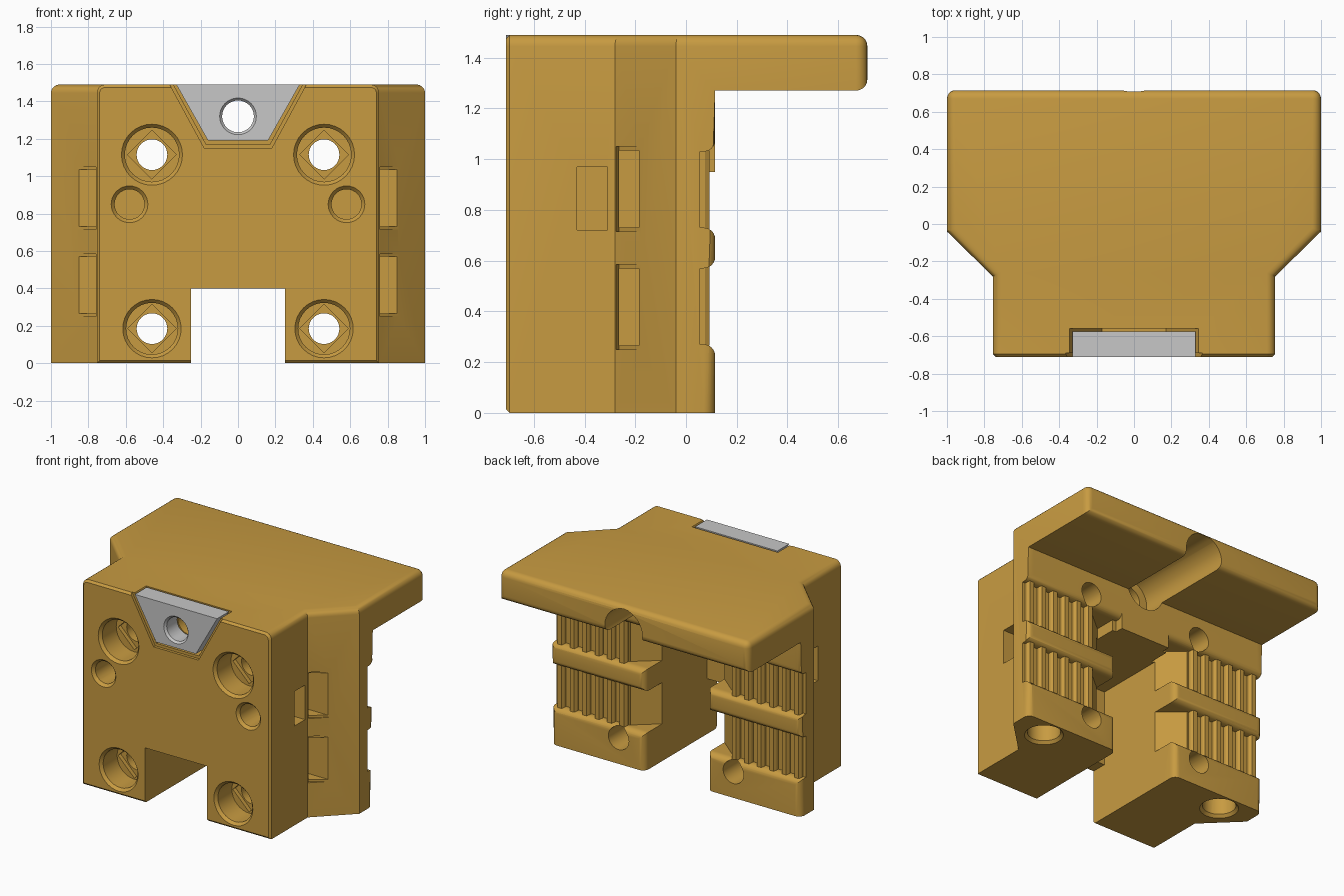
import bpy, bmesh, math
from mathutils import Matrix

if "Cube" in bpy.data.objects:
    bpy.data.objects.remove(bpy.data.objects["Cube"])


def material(name, rgb):
    m = bpy.data.materials.new(name)
    m.diffuse_color = (*rgb, 1)
    m.use_nodes = True
    m.node_tree.nodes["Principled BSDF"].inputs["Base Color"].default_value = m.diffuse_color
    return m


OCHRE = material("ochre_plastic", (0.575, 0.328, 0.053))
GREY = material("grey_plastic", (0.57, 0.57, 0.57))


def make(name, bm, mat):
    bmesh.ops.recalc_face_normals(bm, faces=bm.faces)
    me = bpy.data.meshes.new(name)
    bm.to_mesh(me)
    bm.free()
    ob = bpy.data.objects.new(name, me)
    bpy.context.collection.objects.link(ob)
    me.materials.append(mat)
    return ob


def prism(bm, pts, axis, lo, hi):
    """Extrude a 2D outline: axis z uses (x,y), y uses (x,z), x uses (y,z)."""
    def place(p, t):
        return {"z": (p[0], p[1], t), "y": (p[0], t, p[1]), "x": (t, p[0], p[1])}[axis]
    a = [bm.verts.new(place(p, lo)) for p in pts]
    b = [bm.verts.new(place(p, hi)) for p in pts]
    n = len(pts)
    for i in range(n):
        bm.faces.new((a[i], a[(i + 1) % n], b[(i + 1) % n], b[i]))
    bm.faces.new(a[::-1])
    bm.faces.new(b)


def cut(ob, pts, axis, lo, hi):
    bm = bmesh.new()
    prism(bm, pts, axis, lo, hi)
    apply_cut(ob, bm)


def bore(ob, center, axis, r1, r2, lo, hi, n=32):
    """Round (or n-sided) hole from lo to hi, radius r1 to r2."""
    bm = bmesh.new()
    bmesh.ops.create_cone(bm, cap_ends=True, segments=n, radius1=r1, radius2=r2, depth=hi - lo)
    mid = (lo + hi) / 2
    if axis == "y":
        mat = Matrix.Translation((center[0], mid, center[1])) @ Matrix.Rotation(-math.pi / 2, 4, "X")
    else:
        mat = Matrix.Translation((center[0], center[1], mid))
    bmesh.ops.transform(bm, matrix=mat, verts=bm.verts)
    apply_cut(ob, bm)


def apply_cut(ob, bm):
    cutter = make("cutter", bm, OCHRE)
    cutter.hide_render = True
    before = ob.data.copy()
    mod = ob.modifiers.new("cut", "BOOLEAN")
    mod.operation, mod.solver, mod.object = "DIFFERENCE", "EXACT", cutter
    bpy.context.view_layer.objects.active = ob
    bpy.ops.object.modifier_apply(modifier=mod.name)
    if len(ob.data.polygons) < 6:  # keep the part if a cut would empty it
        ob.data = before
    bpy.data.objects.remove(cutter)


def lip(u, side, v, r=0.045):
    """Quarter-round edge points from a channel wall at u out to the surface v."""
    return [(u + side * r * (1 - math.cos(a)), v - r + r * math.sin(a))
            for a in (i * math.pi / 12 for i in range(7))]


def rect(x0, x1, y0, y1):
    return [(x0, y0), (x1, y0), (x1, y1), (x0, y1)]


FRONT, BACK, REAR, TOP, SLAB = -0.71, 0.115, 0.715, 1.49, 1.27

# Main block, stepped so the top slab overhangs at the rear
bm = bmesh.new()
prism(bm, [(-0.755, FRONT), (0.755, FRONT), (0.755, -0.28), (1, -0.04),
           (1, REAR), (-1, REAR), (-1, -0.04), (-0.755, -0.28)], "z", 0, TOP)
body = make("carriage_body", bm, OCHRE)
cut(body, rect(-2, 2, BACK, 2), "z", -1, SLAB)


# Rounded rim, rear and leg edges; small chamfer around the front face
def is_round(e):
    a, b = (v.co for v in e.verts)
    rim = min(a.z, b.z) > TOP - 0.01 and max(a.y, b.y) > FRONT + 0.01
    leg = abs(a.y - BACK) + abs(b.y - BACK) < 0.01 and abs(a.z - b.z) > 1
    return rim or leg or min(a.y, b.y) > REAR - 0.01


bm = bmesh.new()
bm.from_mesh(body.data)
bmesh.ops.remove_doubles(bm, verts=bm.verts, dist=1e-4)
bmesh.ops.dissolve_limit(bm, angle_limit=0.01, verts=bm.verts, edges=bm.edges)
bmesh.ops.bevel(bm, geom=[e for e in bm.edges if is_round(e)], offset=0.045, segments=5,
                profile=0.5, affect="EDGES", clamp_overlap=True)
rim = [e for e in bm.edges if all(v.co.y < FRONT + 0.001 for v in e.verts)]
bmesh.ops.bevel(bm, geom=rim, offset=0.015, segments=1, affect="EDGES", clamp_overlap=False)
bmesh.ops.recalc_face_normals(bm, faces=bm.faces)
bm.to_mesh(body.data)
bm.free()

# Slot between the legs: a low front opening and a taller space behind
cut(body, rect(-0.25, 0.25, -0.1, 0.4), "y", -1, 0)
right = [(0.25, -0.6)] + lip(0.25, 1, BACK) + [(0.295, 0.3)]
cut(body, right + [(-x, y) for x, y in reversed(right)], "z", -0.1, 0.95)

# Keystone pocket with a wider bevelled mouth
cut(body, [(-0.345, 1.6), (-0.345, 1.49), (-0.17, 1.17), (0.17, 1.17), (0.345, 1.49), (0.345, 1.6)],
    "y", -0.9, -0.56)
cut(body, [(-0.365, 1.6), (-0.365, 1.49), (-0.18, 1.15), (0.18, 1.15), (0.365, 1.49), (0.365, 1.6)],
    "y", -0.9, FRONT + 0.02)

# Central bore with a wide half-open channel under the slab
bore(body, (0, 1.32), "y", 0.09, 0.09, -0.8, 0.3)
bore(body, (0, 1.32), "y", 0.15, 0.15, -0.05, 0.9)

# Belt channels across the rear of both legs, sloping in towards the slot
for z0, z1 in ((0.27, 0.57), (0.73, 1.03)):
    low = [(v, u) for u, v in lip(z0, -1, BACK)]
    high = [(v, u) for u, v in lip(z1, 1, BACK)]
    section = [(0.055, z0)] + low + [(0.2, z0 - 0.045), (0.2, z1 + 0.045)] + high[::-1] + [(0.055, z1)]
    for s in (-1, 1):
        cut(body, section, "x", min(s * 0.2, s * 1.1), max(s * 0.2, s * 1.1))
        cut(body, [(s * 0.23, 0.06), (s * 0.41, 0.06), (s * 0.41, 0.05), (s * 0.23, -0.1)], "z", z0, z1)

for s in (-1, 1):
    # Screw holes with counterbores
    for z, r in ((1.115, 0.145), (0.185, 0.138)):
        c = (s * 0.46, z)
        bore(body, c, "y", 0.082, 0.082, -0.8, 0.3)
        bore(body, c, "y", r, r, -0.8, -0.53)
        bore(body, c, "y", r + 0.02, r, FRONT - 0.002, FRONT + 0.02)
        bore(body, c, "y", 0.13, 0.13, -0.6, -0.5, n=4)
    # Blind pin holes
    bore(body, (s * 0.58, 0.85), "y", 0.08, 0.08, -0.8, -0.3)
    bore(body, (s * 0.58, 0.85), "y", 0.1, 0.08, FRONT - 0.002, FRONT + 0.02)
    # Round sockets in the feet
    bore(body, (s * 0.75, -0.025), "z", 0.11, 0.11, -0.1, 0.2)
    bore(body, (s * 0.75, -0.025), "z", 0.13, 0.11, -0.002, 0.02)
    # Belt entry pockets in the slanted sides, with bevelled mouths
    for z0, z1 in ((0.265, 0.57), (0.73, 1.035)):
        cut(body, [(s * 0.63, -0.265), (s * 0.95, -0.265), (s * 0.95, -0.185), (s * 0.63, -0.185)], "z", z0, z1)
        cut(body, [(s * 0.768, -0.28), (s * 0.95, -0.28), (s * 0.95, -0.175), (s * 0.863, -0.175),
                   (s * 0.742, -0.265)], "z", z0 - 0.015, z1 + 0.015)
    # Window in the straight side
    cut(body, rect(-0.43, -0.31, 0.72, 0.97), "x", min(s * 0.66, s * 0.9), max(s * 0.66, s * 0.9))

# Belt teeth: upright ridges in the channels
bm = bmesh.new()
for s in (-1, 1):
    for z0, z1 in ((0.265, 0.575), (0.725, 1.035)):
        for i in range(6):
            x = s * (0.45 + i * 0.1)
            prism(bm, [(x - 0.028, 0.05), (x - 0.028, 0.075), (x - 0.017, 0.092), (x + 0.017, 0.092),
                       (x + 0.028, 0.075), (x + 0.028, 0.05)], "z", z0, z1)
teeth = make("belt_teeth", bm, OCHRE)
for x in (-0.46, 0.46):
    for z in (0.185, 1.115):
        bore(teeth, (x, z), "y", 0.082, 0.082, -0.1, 0.3)

# Grey keystone insert
bm = bmesh.new()
prism(bm, [(-0.33, 1.49), (-0.16, 1.19), (0.16, 1.19), (0.33, 1.49)], "y", FRONT, -0.575)
insert = make("keystone_insert", bm, GREY)
bore(insert, (0, 1.32), "y", 0.085, 0.085, -0.8, -0.4)
bore(insert, (0, 1.32), "y", 0.1, 0.085, FRONT - 0.002, FRONT + 0.015)

for ob in (body, teeth, insert):
    bpy.ops.object.select_all(action="DESELECT")
    ob.select_set(True)
    bpy.context.view_layer.objects.active = ob
    bpy.ops.object.shade_smooth_by_angle(angle=math.radians(30))
